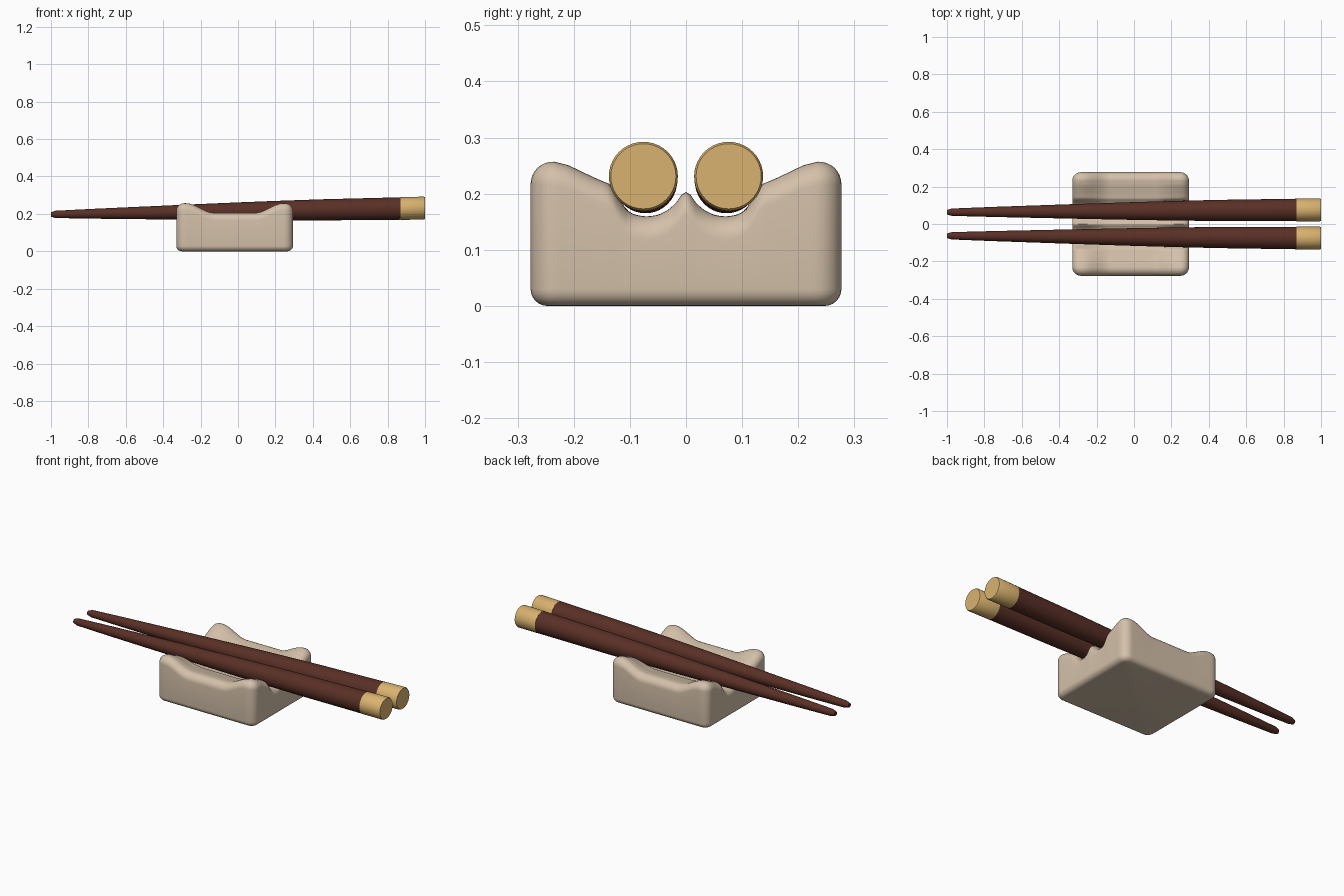
import bpy, bmesh, math
from mathutils import Vector

if "Cube" in bpy.data.objects:
    bpy.data.objects.remove(bpy.data.objects["Cube"])


def material(name, rgb):
    m = bpy.data.materials.new(name)
    m.diffuse_color = (*rgb, 1)
    m.use_nodes = True
    m.node_tree.nodes["Principled BSDF"].inputs["Base Color"].default_value = m.diffuse_color
    return m


CERAMIC = material("beige ceramic", (0.66, 0.53, 0.40))
WOOD = material("dark red wood", (0.10, 0.029, 0.019))
GOLD = material("golden end", (0.70, 0.45, 0.16))


def loft(name, rings, mat, angle=40):
    """Skin a list of equal-length closed rings and cap both ends."""
    bm = bmesh.new()
    loops = [[bm.verts.new(p) for p in r] for r in rings]
    n = len(loops[0])
    for a, b in zip(loops, loops[1:]):
        for i in range(n):
            j = (i + 1) % n
            bm.faces.new((a[i], a[j], b[j], b[i]))
    bm.faces.new(loops[0][::-1])
    bm.faces.new(loops[-1])
    bmesh.ops.recalc_face_normals(bm, faces=bm.faces)
    me = bpy.data.meshes.new(name)
    bm.to_mesh(me)
    bm.free()
    me.materials.append(mat)
    ob = bpy.data.objects.new(name, me)
    bpy.context.collection.objects.link(ob)
    bpy.context.view_layer.objects.active = ob
    ob.select_set(True)
    bpy.ops.object.shade_smooth_by_angle(angle=math.radians(angle))
    ob.select_set(False)
    return ob


def lerp_table(table, t):
    for (a, va), (b, vb) in zip(table, table[1:]):
        if t <= b:
            return va + (vb - va) * max(0, t - a) / (b - a)
    return table[-1][1]


# Rest: rounded block with a dished, double-grooved top
CX, HX, HY = -0.018, 0.312, 0.277
CORNER, R_TOP, R_BOT = 0.046, 0.042, 0.03
END_PROFILE = [(0, .203), (.008, .198), (.016, .186), (.03, .172), (.05, .162),
               (.07, .159), (.09, .162), (.105, .169), (.12, .192), (.135, .217),
               (.16, .227), (.185, .239), (.21, .251), (.235, .257), (.28, .259)]


def height(x, y):
    s = min(1, max(0, (abs(x) - 0.11) / 0.15))
    s = s * s * (3 - 2 * s)
    return 0.158 + (lerp_table(END_PROFILE, abs(y)) - 0.158) * (0.48 + 0.52 * s)


def outline(inset):
    """Rounded rectangle points, anticlockwise."""
    pts, arcs, side = [], 6, 56
    cx, cy, r = HX - CORNER, HY - CORNER, CORNER - inset
    corners = [(cx, cy), (-cx, cy), (-cx, -cy), (cx, -cy)]
    for k, (px, py) in enumerate(corners):
        for i in range(arcs + 1):
            a = math.pi / 2 * (k + i / arcs)
            pts.append(Vector((px + r * math.cos(a), py + r * math.sin(a))))
        qx, qy = corners[(k + 1) % 4]
        a = math.pi / 2 * (k + 1)
        end = Vector((qx + r * math.cos(a), qy + r * math.sin(a)))
        start = pts[-1].copy()
        pts += [start.lerp(end, i / side) for i in range(1, side)]
    return pts


rings = []
for i in range(7):                                   # bottom rounding
    a = math.pi / 2 * i / 6
    rings.append([(p.x + CX, p.y, R_BOT * (1 - math.cos(a)))
                  for p in outline(R_BOT * (1 - math.sin(a)))])
for i in range(9):                                   # top rounding
    a = math.pi / 2 * i / 8
    rings.append([(p.x + CX, p.y, height(p.x, p.y) - R_TOP * (1 - math.sin(a)))
                  for p in outline(R_TOP * (1 - math.cos(a)))])
inner = outline(R_TOP)
for i in range(1, 45):                               # dished top
    s = 1 - i / 44.5
    rings.append([(p.x * s + CX, p.y * s, height(p.x * s, p.y * s)) for p in inner])
loft("chopstick_rest", rings, CERAMIC, 60)


# Chopsticks: tapered shafts with golden ends
def stick(name, side, profile, mat):
    rings = []
    for x, r in profile:
        t = (x + 1) / 2
        y, z = side * (0.063 + 0.013 * t), 0.197 + 0.034 * t
        rings.append([(x, y + r * math.cos(2 * math.pi * i / 40),
                       z + r * math.sin(2 * math.pi * i / 40)) for i in range(40)])
    loft(name, rings, mat)


SHAFT = [(-1, .012), (-.975, .0195), (-.75, .027), (-.5, .034), (-.25, .041),
         (0, .0475), (.2, .052), (.45, .0565), (.87, .060)]
END = [(.87, .0605), (.994, .0615), (1, .058)]
for side, label in ((-1, "front"), (1, "back")):
    stick(label + "_chopstick_shaft", side, SHAFT, WOOD)
    stick(label + "_chopstick_end", side, END, GOLD)
